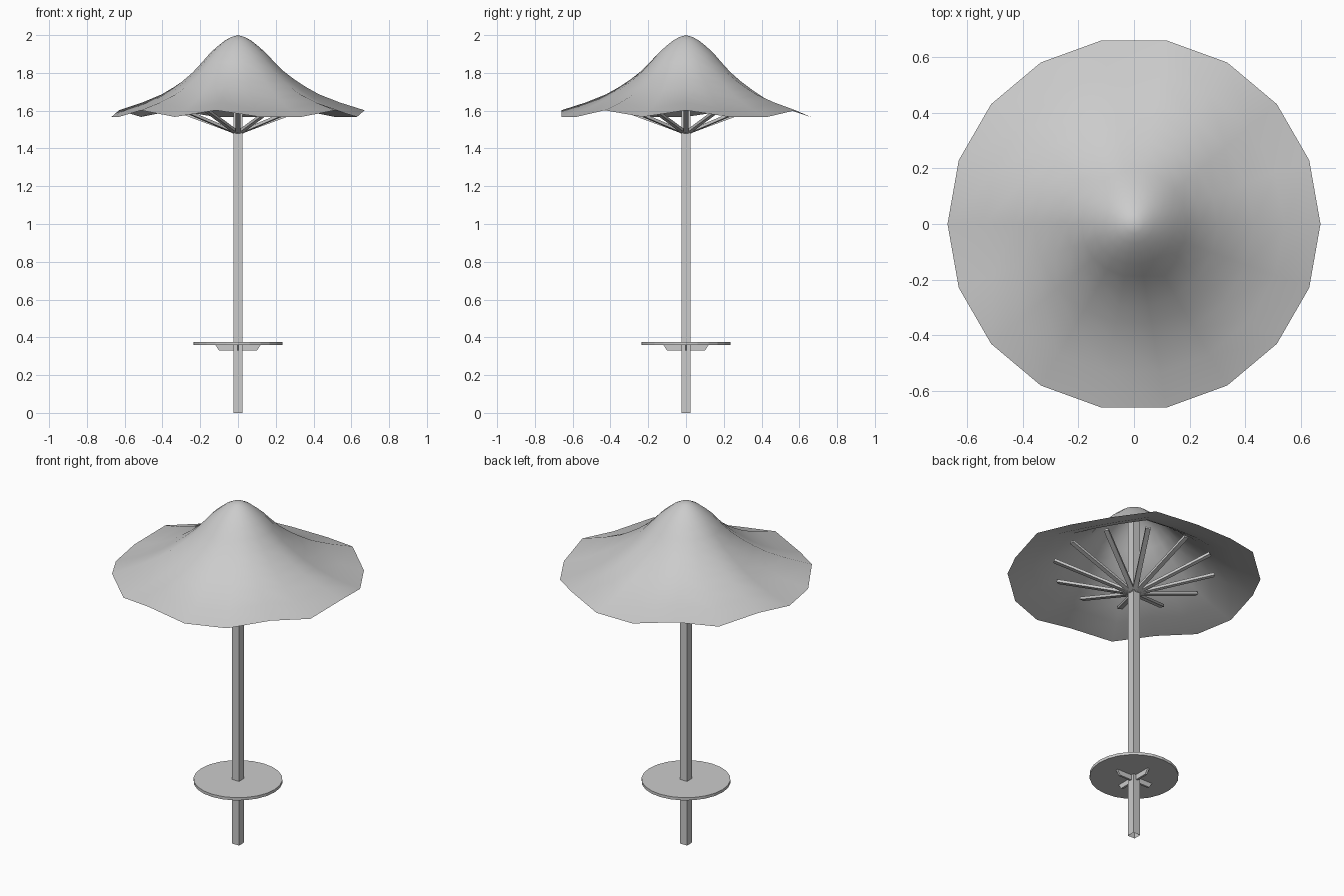
import bpy, bmesh
from math import cos, sin, radians
from mathutils import Matrix, Vector

cube = bpy.data.objects.get("Cube")
if cube:
    bpy.data.objects.remove(cube, do_unlink=True)

grey = bpy.data.materials.new("light_grey")
grey.use_nodes = True
color = (0.6, 0.6, 0.6, 1)
grey.diffuse_color = color
grey.node_tree.nodes["Principled BSDF"].inputs["Base Color"].default_value = color


def finish(name, bm):
    bmesh.ops.recalc_face_normals(bm, faces=bm.faces)
    mesh = bpy.data.meshes.new(name)
    bm.to_mesh(mesh)
    bm.free()
    mesh.materials.append(grey)
    obj = bpy.data.objects.new(name, mesh)
    bpy.context.collection.objects.link(obj)
    return obj


def add_box(bm, size, matrix):
    return bmesh.ops.create_cube(bm, size=1, matrix=matrix @ Matrix.Diagonal((*size, 1)))["verts"]


# Canopy: bell profile spun into an open sheet with a scalloped rim
SIDES = 18
RIM = 0.67
profile = [(0.035, 1.99), (0.07, 1.971), (0.105, 1.943), (0.145, 1.908), (0.19, 1.86),
           (0.24, 1.81), (0.3, 1.764), (0.36, 1.725), (0.43, 1.686), (0.54, 1.643), (RIM, 1.602)]
peaks = {0, 60, 120, 160, 220, 260, 320}
bm = bmesh.new()
tip = bm.verts.new((0, 0, 2))
rings = []
for r, z in profile:
    ring = []
    for i in range(SIDES):
        angle = i * 360 // SIDES
        dip = 0 if angle in peaks else 0.035 * min(1, max(0, r - 0.15) / 0.4)
        a = radians(angle)
        ring.append(bm.verts.new((r * cos(a), r * sin(a), z - dip)))
    rings.append(ring)
for i in range(SIDES):
    j = (i + 1) % SIDES
    bm.faces.new((tip, rings[0][i], rings[0][j]))
    for inner, outer in zip(rings, rings[1:]):
        bm.faces.new((inner[i], outer[i], outer[j], inner[j]))
canopy = finish("canopy", bm)
# An open sheet needs its outside set upward explicitly
if canopy.data.polygons[0].normal.z < 0:
    canopy.data.flip_normals()
bpy.ops.object.select_all(action="DESELECT")
canopy.select_set(True)
bpy.context.view_layer.objects.active = canopy
bpy.ops.object.shade_smooth_by_angle(angle=radians(60))

# Square hollow pole, open at the foot
bm = bmesh.new()
POLE_TOP = 1.95
add_box(bm, (0.046, 0.046, POLE_TOP), Matrix.Translation((0, 0, POLE_TOP / 2)))
foot = [f for f in bm.faces if f.calc_center_median().z < 0.01]
bmesh.ops.delete(bm, geom=foot, context="FACES_ONLY")
finish("pole", bm)

# Flat ribs fanning out from the pole to the canopy
bm = bmesh.new()
start, end = Vector((0.01, 0, 1.483)), Vector((0.43, 0, 1.638))
span = end - start
tilt = Matrix.Translation((start + end) / 2) @ span.to_track_quat("X", "Z").to_matrix().to_4x4()
for k in range(12):
    add_box(bm, (span.length, 0.026, 0.015), Matrix.Rotation(radians(30 * k), 4, "Z") @ tilt)
finish("canopy_ribs", bm)

# Round table top
bm = bmesh.new()
bmesh.ops.create_cone(bm, cap_ends=True, segments=24, radius1=0.236, radius2=0.236,
                      depth=0.016, matrix=Matrix.Translation((0, 0, 0.367)))
finish("table_top", bm)

# Four tapered brackets under the table
bm = bmesh.new()
for k in range(4):
    turn = Matrix.Rotation(radians(90 * k), 4, "Z")
    verts = add_box(bm, (0.1, 0.012, 0.031), Matrix.Translation((0.07, 0, 0.345)))
    for v in verts:
        if v.co.x > 0.1 and v.co.z < 0.345:
            v.co.x -= 0.02
    bmesh.ops.transform(bm, matrix=turn, verts=verts)
finish("table_brackets", bm)
